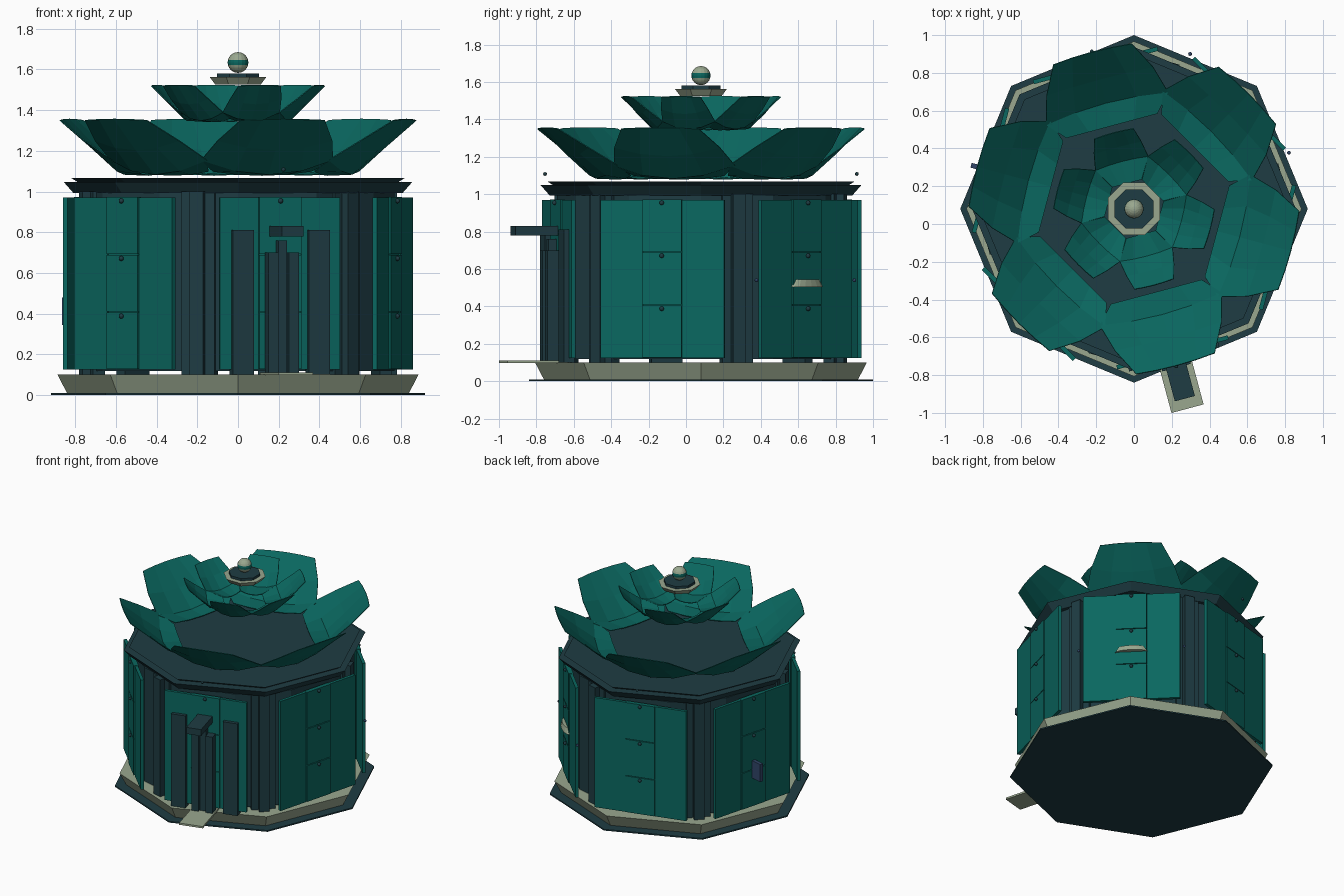
import bpy, bmesh, math

if "Cube" in bpy.data.objects:
    bpy.data.objects.remove(bpy.data.objects["Cube"])

CY = 0.08                                   # centre of the round plan
DIRS = [-75, -15, 45, 105, 165, 225]        # directions of the six panels


def material(name, col):
    m = bpy.data.materials.new(name)
    m.diffuse_color = (*col, 1)
    m.use_nodes = True
    m.node_tree.nodes["Principled BSDF"].inputs["Base Color"].default_value = m.diffuse_color
    return m


TEAL = material("teal", (0.003, 0.135, 0.115))
SLATE = material("dark slate", (0.013, 0.045, 0.056))
CREAM = material("stone cream", (0.32, 0.39, 0.275))
BLUE = material("slate blue", (0.03, 0.06, 0.14))


def finish(name, bm, *mats):
    bmesh.ops.recalc_face_normals(bm, faces=bm.faces)
    me = bpy.data.meshes.new(name)
    bm.to_mesh(me)
    bm.free()
    for m in mats:
        me.materials.append(m)
    ob = bpy.data.objects.new(name, me)
    bpy.context.collection.objects.link(ob)
    return ob


def polar(u, t, z, deg):
    a = math.radians(deg)
    return (u * math.cos(a) - t * math.sin(a), CY + u * math.sin(a) + t * math.cos(a), z)


def box(name, deg, u, t, z, mat):
    """Box given by radial, sideways and height ranges, turned to a direction."""
    bm = bmesh.new()
    bmesh.ops.create_cube(bm, size=1)
    for v in bm.verts:
        c = [r[0] if s < 0 else r[1] for r, s in zip((u, t, z), v.co)]
        v.co = polar(*c, deg)
    return finish(name, bm, mat)


def frustum(name, r0, z0, r1, z1, mat, n=8, rot=0):
    bm = bmesh.new()
    rings = [[bm.verts.new(polar(r, 0, z, rot + 360 * i / n)) for i in range(n)]
             for r, z in ((r0, z0), (r1, z1))]
    bm.faces.new(rings[0])
    bm.faces.new(rings[1])
    for i in range(n):
        j = (i + 1) % n
        bm.faces.new((rings[0][i], rings[0][j], rings[1][j], rings[1][i]))
    return finish(name, bm, mat)


def ball(name, pos, r, *mats, band=0):
    bm = bmesh.new()
    bmesh.ops.create_uvsphere(bm, u_segments=16, v_segments=12, radius=r)
    for f in bm.faces:
        if abs(f.calc_center_median().z) < band:
            f.material_index = 1
    bmesh.ops.translate(bm, verts=bm.verts, vec=pos)
    return finish(name, bm, *mats)


def petal(name, deg, rows):
    """Cupped petal lofted from rows of (radius, half width, edge z, keel z, keel push)."""
    bm = bmesh.new()
    grid = [[bm.verts.new(polar(u + (1 - s * s) * push, s * w,
                                ze + (zk - ze) * (1 - s * s), deg))
             for s in (-1, -0.5, 0, 0.5, 1)] for u, w, ze, zk, push in rows]
    for a, b in zip(grid, grid[1:]):
        for i in range(4):
            bm.faces.new((a[i], a[i + 1], b[i + 1], b[i]))
    ob = finish(name, bm, TEAL)
    mod = ob.modifiers.new("thickness", "SOLIDIFY")
    mod.thickness = 0.005
    mod.offset = 0


# Base, inner wall and roof
frustum("ground_plate", 0.92, 0.0, 0.92, 0.01, SLATE)
frustum("stone_base", 0.84, 0.01, 0.887, 0.1, CREAM)
frustum("inner_wall", 0.77, 0.118, 0.77, 0.996, SLATE, n=12)
frustum("lower_cornice", 0.81, 0.994, 0.857, 1.048, SLATE)
frustum("upper_cornice", 0.79, 1.048, 0.82, 1.067, SLATE)

# Six panels with drawers, and the posts between them
for i, d in enumerate(DIRS):
    h = 0.305 if i == 0 else 0.341
    for side in (-1, 1):
        box(f"panel_leaf_{i}", d, (0.775, 0.798), sorted((side * 0.109, side * h)), (0.125, 0.97), TEAL)
    box(f"drawer_back_{i}", d, (0.77, 0.79), (-0.109, 0.109), (0.125, 0.97), TEAL)
    for k in range(3):
        z = 0.128 + k * 0.283
        box(f"drawer_{i}_{k}", d, (0.78, 0.806), (-0.107, 0.107), (z, z + 0.278), TEAL)
        ball(f"drawer_knob_{i}_{k}", polar(0.811, 0, z + 0.26, d), 0.012, SLATE)
    box(f"post_back_{i}", d + 30, (0.70, 0.76), (-0.085, 0.085), (0.1, 1.0), SLATE)
    box(f"post_front_{i}", d + 30, (0.76, 0.80), (-0.036, 0.036), (0.1, 1.0), SLATE)

# Entrance: side pillars, centre door posts, projecting beam, threshold
D = DIRS[0]
for side in (-1, 1):
    box("entrance_pillar", D, (0.765, 0.825), (side * 0.193 - 0.054, side * 0.193 + 0.054), (0.1, 0.81), SLATE)
    box("door_post", D, (0.80, 0.87), sorted((side * 0.026, side * 0.078)), (0.1, 0.70), SLATE)
box("door_core", D, (0.785, 0.85), (-0.022, 0.022), (0.1, 0.76), SLATE)
box("entrance_beam", D, (0.78, 1.04), (-0.055, 0.055), (0.78, 0.83), SLATE)
box("threshold", D, (0.75, 1.095), (-0.088, 0.088), (0.098, 0.112), CREAM)

# Small shelf with blue pins, blue fin and roof studs
bm = bmesh.new()
low, top = [[bm.verts.new(polar(0.80 + r * 0.33 * math.sin(math.pi * i / 8),
                                r * math.cos(math.pi * i / 8), z, 45)) for i in range(9)]
            for r, z in ((0.115, 0.505), (0.09, 0.545))]
bm.faces.new(low)
bm.faces.new(top)
for i in range(9):
    j = (i + 1) % 9
    bm.faces.new((low[i], low[j], top[j], top[i]))
finish("half_round_shelf", bm, CREAM)
for t in (-0.37, 0.37):
    ball("blue_pin", polar(0.79, t, 0.54, 45), 0.01, BLUE)
box("blue_fin", 165, (0.80, 0.893), (-0.013, 0.013), (0.345, 0.48), BLUE)
for d in (-75, 105):
    ball("roof_stud", polar(0.863, 0, 1.108, d), 0.01, SLATE)

# Two tiers of petals
OUTER = [(0.455, 0.25, 1.10, 1.08, 0), (0.55, 0.335, 1.155, 1.085, 0.03),
         (0.70, 0.292, 1.25, 1.205, 0.01), (0.848, 0.215, 1.35, 1.356, 0.012)]
INNER = [(0.14, 0.08, 1.36, 1.343, 0), (0.25, 0.145, 1.39, 1.35, 0.01),
         (0.335, 0.13, 1.455, 1.43, 0.005), (0.412, 0.108, 1.52, 1.523, 0.006)]
for i, d in enumerate(DIRS):
    petal(f"outer_petal_{i}", d, OUTER)
    petal(f"inner_petal_{i}", d, INNER)

# Finial
frustum("finial_tray", 0.12, 1.525, 0.15, 1.562, CREAM, rot=22.5)
frustum("finial_disc", 0.112, 1.562, 0.112, 1.58, SLATE, rot=22.5)
ball("finial_ball", (0, CY, 1.634), 0.051, CREAM, TEAL, band=0.014)
